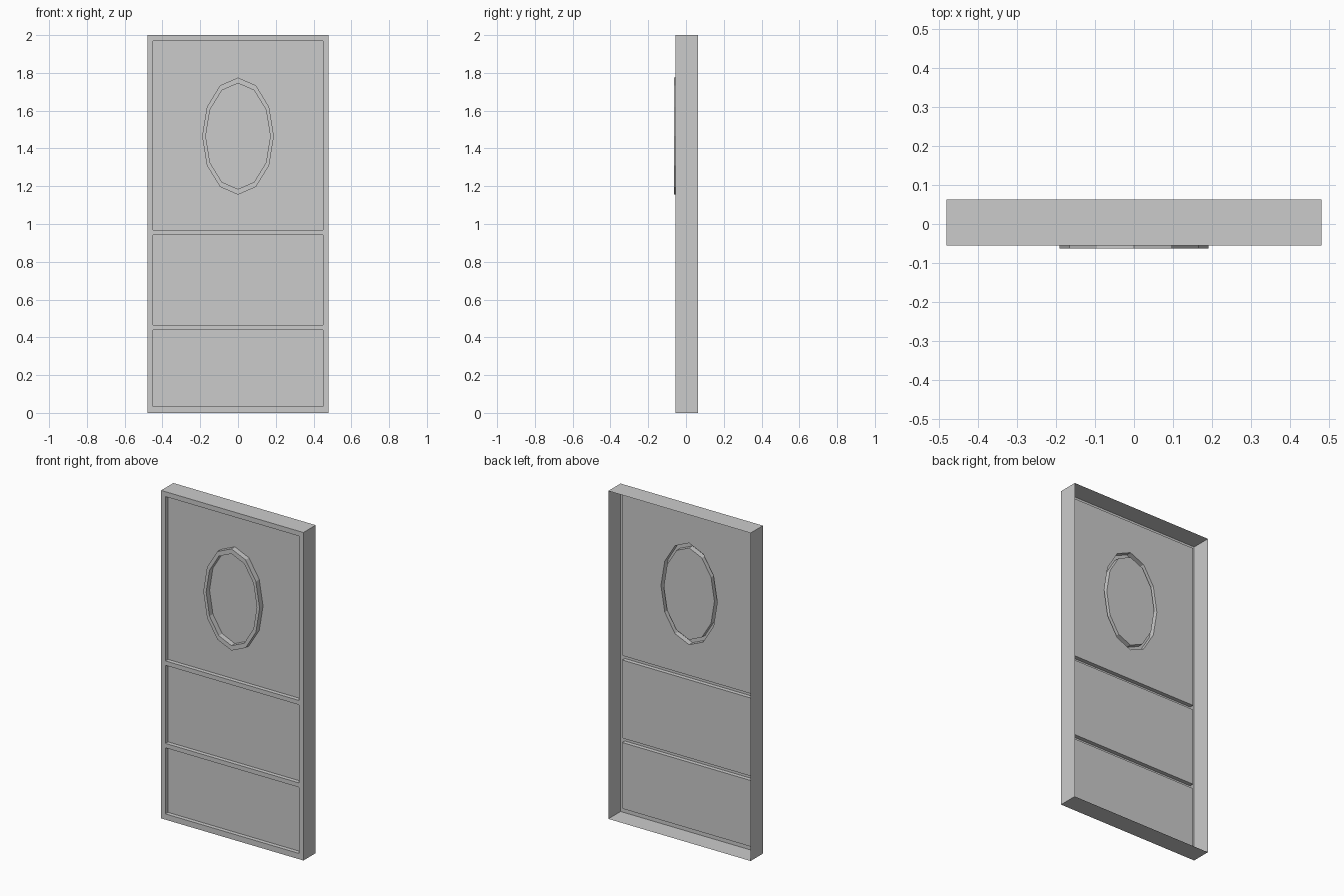
import bpy, bmesh, math

if "Cube" in bpy.data.objects:
    bpy.data.objects.remove(bpy.data.objects["Cube"])

Y_BACK, Y_FACE, Y_PANEL, Y_RING = 0.063, -0.055, -0.030, -0.063
XS = [-0.48, -0.451, 0.451, 0.48]
ZS = [0, 0.035, 0.438, 0.465, 0.941, 0.968, 1.97, 2]
OVAL_Z, SIDES = 1.465, 12


def finish(bm, name):
    # weld the sheet and turn it to face the front
    bmesh.ops.remove_doubles(bm, verts=bm.verts, dist=1e-4)
    bmesh.ops.recalc_face_normals(bm, faces=bm.faces)
    if sum(f.normal.y * f.calc_area() for f in bm.faces) > 0:
        bmesh.ops.reverse_faces(bm, faces=bm.faces)
    mesh = bpy.data.meshes.new(name)
    bm.to_mesh(mesh)
    bm.free()
    obj = bpy.data.objects.new(name, mesh)
    bpy.context.collection.objects.link(obj)
    return obj


def rect(x0, x1, z0, z1, y):
    return [(x0, y, z0), (x1, y, z0), (x1, y, z1), (x0, y, z1)]


def oval(rx, rz, y):
    angles = [2 * math.pi * i / SIDES for i in range(SIDES)]
    return [(rx * math.sin(a), y, OVAL_Z + rz * math.cos(a)) for a in angles]


def loop(bm, pts):
    return [bm.verts.new(p) for p in pts]


def bridge(bm, a, b):
    for i in range(len(a)):
        j = (i + 1) % len(a)
        bm.faces.new((a[i], a[j], b[j], b[i]))


# Door frame: open-backed outer walls, face strips and recessed panel sides
bm = bmesh.new()
outer = XS[0], XS[3], ZS[0], ZS[-1]
bridge(bm, loop(bm, rect(*outer, Y_BACK)), loop(bm, rect(*outer, Y_FACE)))
for i in range(3):
    for k in range(7):
        cell = XS[i], XS[i + 1], ZS[k], ZS[k + 1]
        front = loop(bm, rect(*cell, Y_FACE))
        if i == 1 and k % 2 == 1:
            recess = loop(bm, rect(*cell, Y_PANEL))
            bridge(bm, front, recess)
            if k < 5:
                bm.faces.new(recess)
        else:
            bm.faces.new(front)
finish(bm, "door_frame")

# Upper panel with an oval opening
bm = bmesh.new()
edges = []
for pts in (rect(XS[1], XS[2], ZS[5], ZS[6], Y_PANEL), oval(0.19, 0.31, Y_PANEL)):
    vs = loop(bm, pts)
    edges += [bm.edges.new((vs[i - 1], vs[i])) for i in range(len(vs))]
bmesh.ops.triangle_fill(bm, edges=edges, use_beauty=True, normal=(0, -1, 0))
finish(bm, "upper_panel")

# Raised oval trim, hollow behind, around the oval pane
bm = bmesh.new()
rings = [loop(bm, oval(*p)) for p in ((0.19, 0.31, Y_PANEL), (0.19, 0.31, Y_RING),
                                      (0.171, 0.28, Y_RING), (0.171, 0.28, Y_PANEL))]
for a, b in zip(rings, rings[1:]):
    bridge(bm, a, b)
bm.faces.new(rings[-1])
finish(bm, "oval_window")
